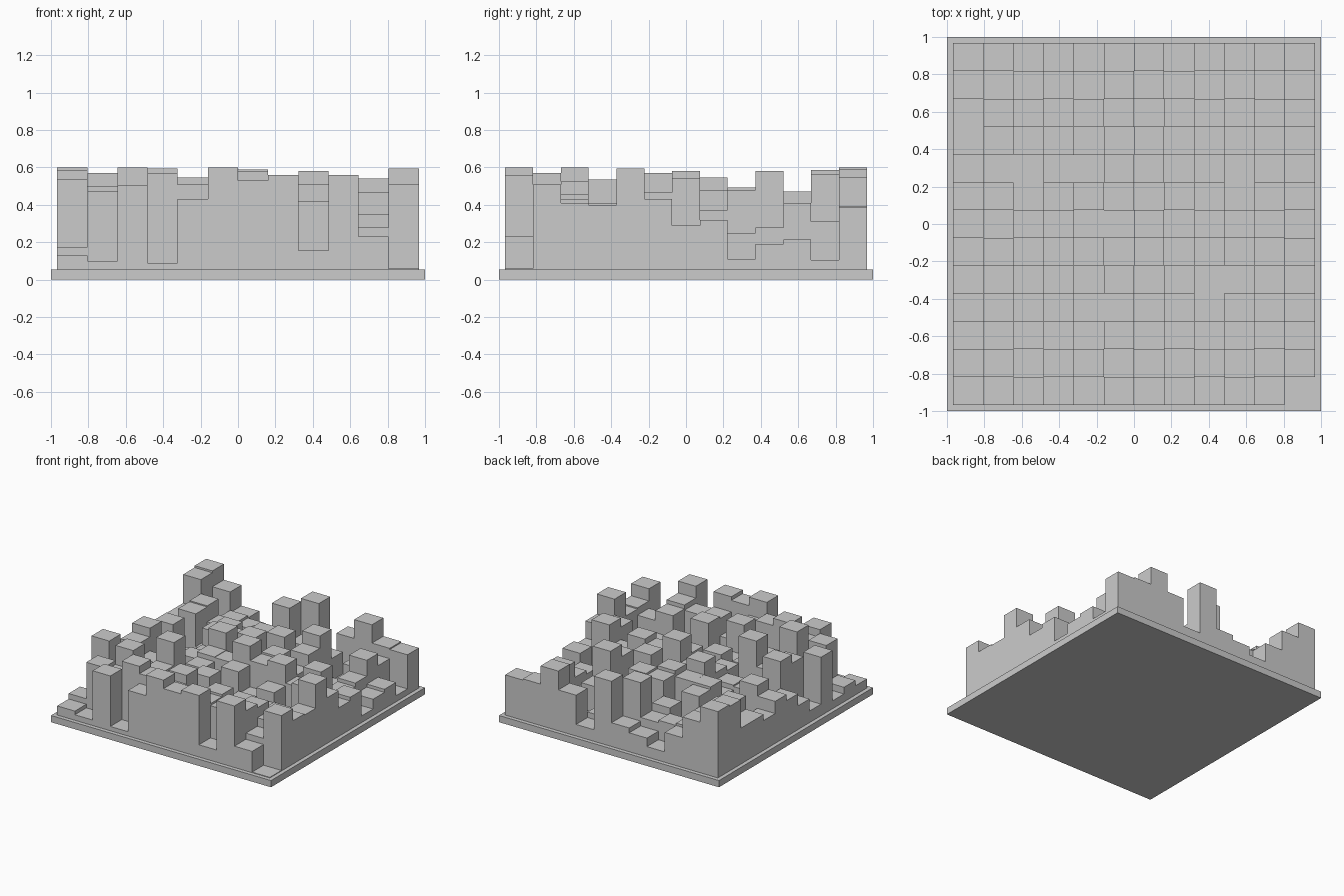
import bpy, bmesh, random
from mathutils import Matrix, Vector

if "Cube" in bpy.data.objects:
    bpy.data.objects.remove(bpy.data.objects["Cube"])

random.seed(7)
COLS, ROWS = 12, 13
PLATE = 0.055
HALF = 0.967
PX, PY = 2 * HALF / COLS, 2 * HALF / ROWS


def add_box(bm, lo, hi):
    lo, hi = Vector(lo), Vector(hi)
    m = Matrix.Translation((lo + hi) / 2) @ Matrix.Diagonal((*(hi - lo), 1))
    bmesh.ops.create_cube(bm, size=1, matrix=m)


def finish(bm, name):
    me = bpy.data.meshes.new(name)
    bm.to_mesh(me)
    bm.free()
    ob = bpy.data.objects.new(name, me)
    bpy.context.collection.objects.link(ob)


# Base plate
bm = bmesh.new()
add_box(bm, (-1, -1, 0), (1, 1, PLATE))
finish(bm, "base_plate")

# Block heights on the four borders (left to right, front to back)
front = [.13, .10, .505, .09, .43, .60, .53, .56, .155, .56, .23, .06]
back = [.60, .47, .30, .14, .21, .25, .59, .15, .39, .545, .395, .385]
left = [.13, .175, .12, .535, .15, .25, .35, .40, .30, .35, .35, .585, .60]
right = [.06, .51, .41, .40, .595, .43, .29, .32, .11, .19, .215, .105, .385]
# Tallest block allowed in each column and row
col_max = [.60, .57, .60, .60, .55, .60, .59, .56, .58, .565, .545, .595]
row_max = [.60, .57, .60, .535, .595, .575, .58, .545, .545, .595, .50, .58, .59]

# Interior blocks vary randomly below those limits
height = {}
for c in range(COLS):
    for r in range(ROWS):
        top = min(col_max[c], row_max[r])
        height[c, r] = random.uniform(0.10, top - 0.05)
for r in range(ROWS):
    height[0, r], height[COLS - 1, r] = left[r], right[r]
for c in range(COLS):
    height[c, 0], height[c, ROWS - 1] = front[c], back[c]

# Landmark blocks inside the field
height.update({(1, 1): .475, (1, 5): .57, (1, 10): .47, (5, 11): .565,
               (3, 1): .57, (3, 4): .595, (2, 2): .60, (8, 9): .58,
               (10, 1): .28, (10, 2): .35, (10, 5): .465, (10, 6): .54,
               (10, 8): .25, (10, 9): .28, (10, 10): .41, (10, 11): .31,
               (3, 11): .30, (4, 11): .28, (2, 11): .32, (8, 8): .48,
               (4, 1): .51, (4, 7): .545, (8, 1): .42, (6, 6): .58})

# Field of blocks
bm = bmesh.new()
for (c, r), h in height.items():
    x, y = -HALF + c * PX, -HALF + r * PY
    add_box(bm, (x, y, PLATE - 0.01), (x + PX, y + PY, h))
finish(bm, "block_field")
